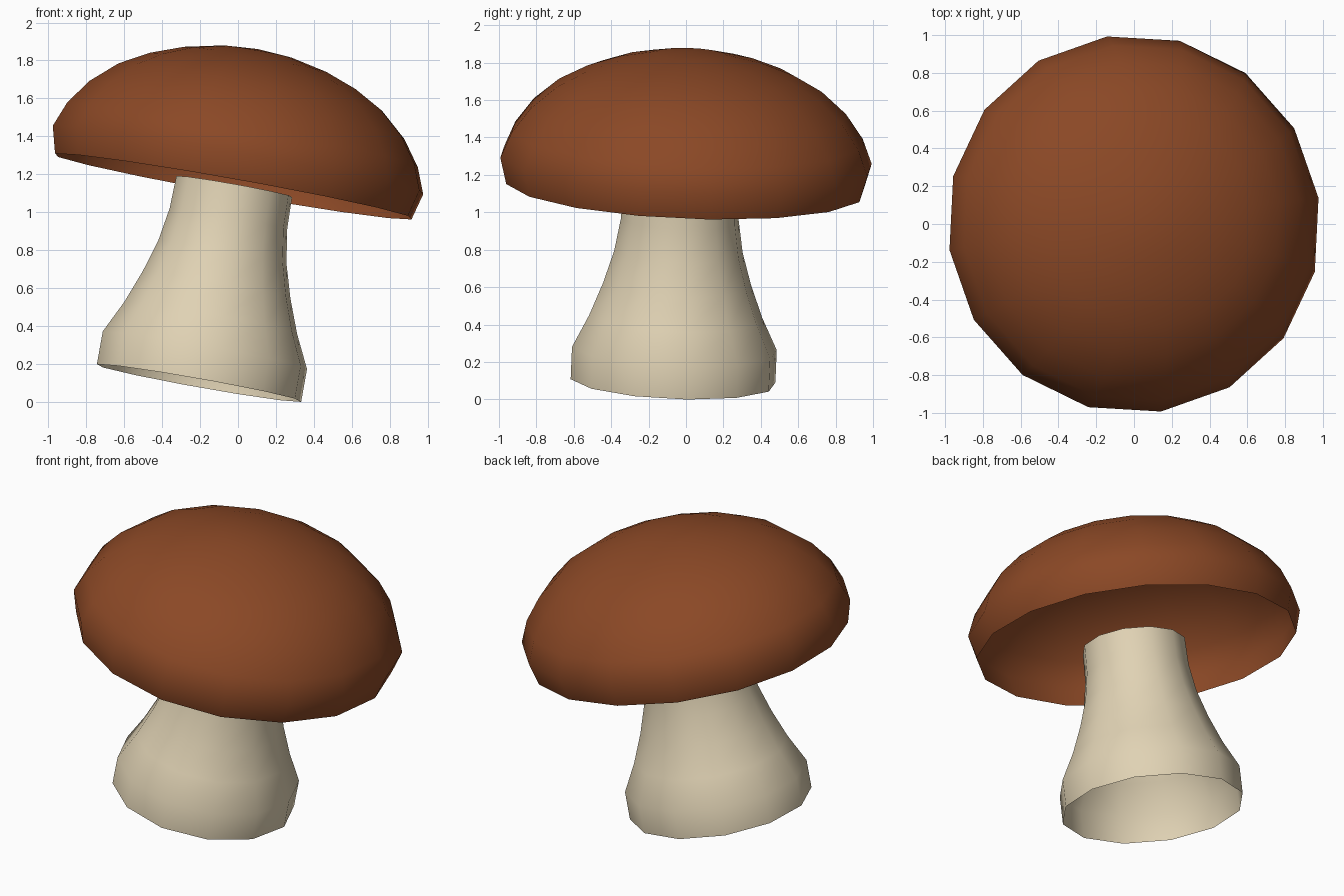
import bpy, bmesh, math
from mathutils import Vector, Matrix

if "Cube" in bpy.data.objects:
    bpy.data.objects.remove(bpy.data.objects["Cube"])

# Shared leaning axis of cap and stem
AXIS = Vector((0.179, 0.042, 1.0)).normalized()
TILT = Vector((0, 0, 1)).rotation_difference(AXIS).to_matrix().to_4x4()
PHASE = math.radians(8.1)


def material(name, color):
    m = bpy.data.materials.new(name)
    m.diffuse_color = (*color, 1)
    m.use_nodes = True
    m.node_tree.nodes["Principled BSDF"].inputs["Base Color"].default_value = m.diffuse_color
    return m


def lathe(name, profile, sides, origin, mat):
    """Revolve (radius, height) points around the leaning axis; radius 0 closes to a tip."""
    bm = bmesh.new()
    rings = []
    for r, h in profile:
        if r == 0:
            rings.append([bm.verts.new((0, 0, h))] * sides)
        else:
            angles = [PHASE + math.tau * i / sides for i in range(sides)]
            rings.append([bm.verts.new((r * math.cos(a), r * math.sin(a), h)) for a in angles])
    for low, high in zip(rings, rings[1:]):
        for i in range(sides):
            j = (i + 1) % sides
            quad = [low[i], low[j], high[j], high[i]]
            bm.faces.new(list(dict.fromkeys(quad)))
    for f in bm.faces:
        f.smooth = True
    bm.transform(Matrix.Translation(origin) @ TILT)
    mesh = bpy.data.meshes.new(name)
    bm.to_mesh(mesh)
    bm.free()
    mesh.materials.append(mat)
    obj = bpy.data.objects.new(name, mesh)
    bpy.context.collection.objects.link(obj)
    return obj


brown = material("cap_brown", (0.258, 0.065, 0.019))
cream = material("stem_cream", (0.745, 0.645, 0.456))

# Domed cap, an open shell underneath
lathe("cap", [(0.965, -0.142), (1.003, 0.0), (0.949, 0.135), (0.853, 0.268),
              (0.717, 0.387), (0.563, 0.472), (0.389, 0.536), (0.188, 0.58),
              (0, 0.595)], 16, (0, 0, 1.275), brown)

# Flared hollow stem, ending level with the cap rim
lathe("stem", [(0.553, -1.196), (0.553, -1.02), (0.468, -0.847), (0.4, -0.67),
               (0.347, -0.494), (0.318, -0.318), (0.313, -0.142)],
      12, (0.005, -0.02, 1.275), cream)
